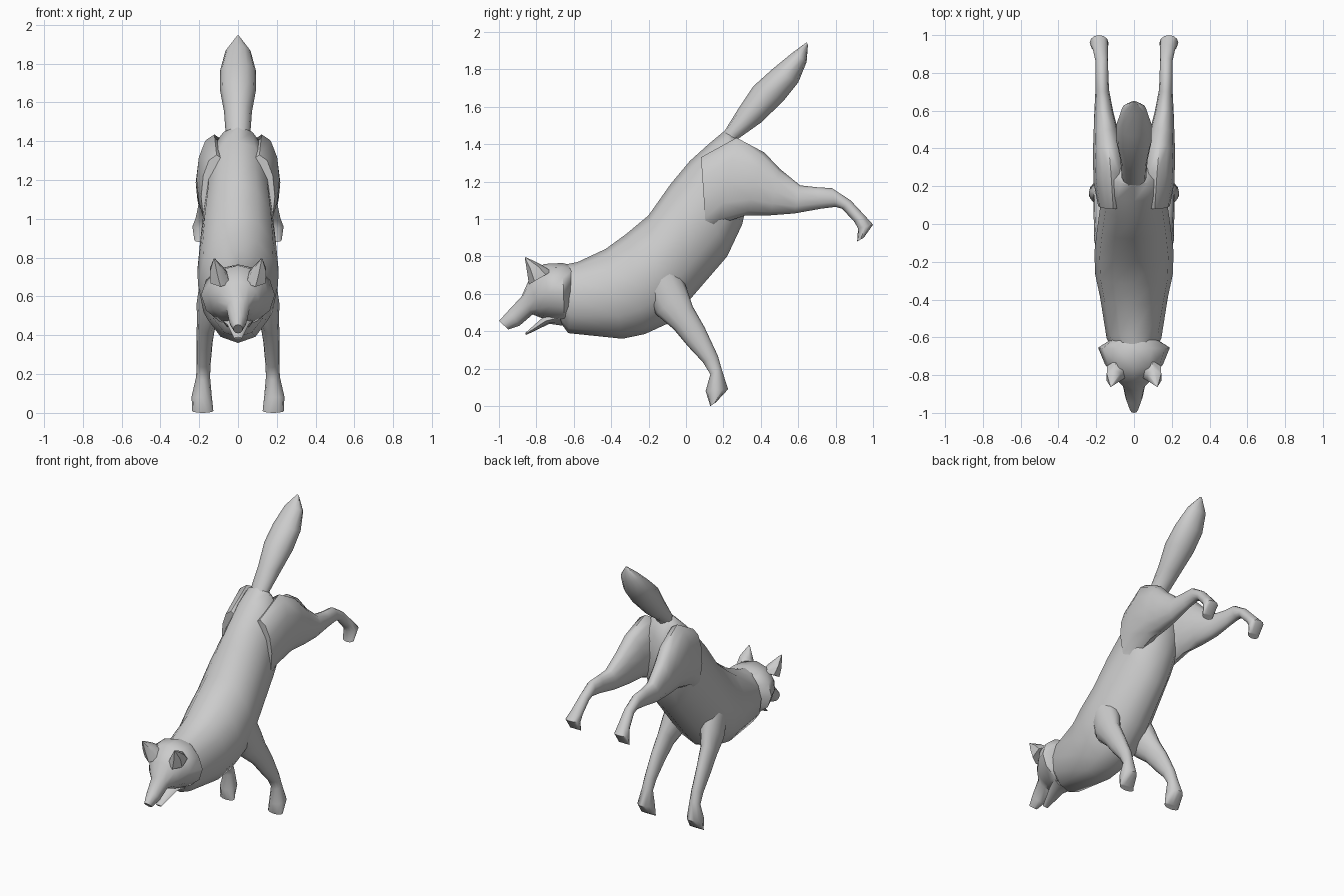
import bpy, bmesh
from math import sin, cos, pi


def loft(name, stations, sides=12, mirror=False):
    """Skin elliptical rings. Station: (upper y, z, lower y, z, centre x, half width)."""
    bm = bmesh.new()
    rings = []
    for y1, z1, y2, z2, xc, hw in stations:
        ring = []
        for i in range(sides):
            a = 2 * pi * i / sides
            t = cos(a)
            ring.append(bm.verts.new((xc + hw * sin(a),
                                      (y1 + y2) / 2 + t * (y1 - y2) / 2,
                                      (z1 + z2) / 2 + t * (z1 - z2) / 2)))
        rings.append(ring)
    for r, s in zip(rings, rings[1:]):
        for i in range(sides):
            j = (i + 1) % sides
            bm.faces.new((r[i], r[j], s[j], s[i]))
    bm.faces.new(rings[0])
    bm.faces.new(rings[-1])
    bmesh.ops.recalc_face_normals(bm, faces=bm.faces)
    return finish(name, bm, mirror)


def finish(name, bm, mirror):
    me = bpy.data.meshes.new(name)
    bm.to_mesh(me)
    bm.free()
    ob = bpy.data.objects.new(name, me)
    bpy.context.collection.objects.link(ob)
    bpy.ops.object.select_all(action='DESELECT')
    ob.select_set(True)
    bpy.context.view_layer.objects.active = ob
    bpy.ops.object.shade_smooth_by_angle(angle=0.9)
    if mirror:
        m = ob.modifiers.new("mirror", 'MIRROR')
        m.use_mirror_merge = False
    return ob


# Trunk, from neck to rump
loft("body", [
    (-0.68, 0.75, -0.68, 0.46, 0, 0.11),
    (-0.58, 0.77, -0.63, 0.39, 0, 0.145),
    (-0.43, 0.84, -0.34, 0.36, 0, 0.18),
    (-0.32, 0.92, -0.22, 0.385, 0, 0.205),
    (-0.20, 1.02, -0.10, 0.44, 0, 0.21),
    (-0.08, 1.19, 0.03, 0.58, 0, 0.195),
    (0.02, 1.31, 0.22, 0.80, 0, 0.175),
    (0.12, 1.40, 0.30, 0.97, 0, 0.175),
    (0.21, 1.475, 0.33, 1.10, 0, 0.145),
    (0.26, 1.46, 0.33, 1.27, 0, 0.07)])

# Head with muzzle
loft("head", [
    (-0.60, 0.75, -0.62, 0.46, 0, 0.12),
    (-0.66, 0.765, -0.65, 0.45, 0, 0.19),
    (-0.76, 0.76, -0.72, 0.46, 0, 0.155),
    (-0.84, 0.675, -0.77, 0.47, 0, 0.11),
    (-0.88, 0.585, -0.82, 0.49, 0, 0.06),
    (-0.95, 0.51, -0.89, 0.43, 0, 0.045),
    (-1.00, 0.455, -0.95, 0.41, 0, 0.024)])

# Open lower jaw
loft("lower_jaw", [
    (-0.69, 0.52, -0.66, 0.43, 0, 0.08),
    (-0.77, 0.47, -0.73, 0.44, 0, 0.055),
    (-0.86, 0.39, -0.855, 0.38, 0, 0.02)], sides=8)

# Pointed ears
loft("ear", [
    (-0.72, 0.72, -0.84, 0.65, 0.09, 0.06),
    (-0.77, 0.755, -0.85, 0.72, 0.108, 0.042),
    (-0.858, 0.797, -0.862, 0.793, 0.122, 0.004)], sides=6, mirror=True)

# Bushy tail
loft("tail", [
    (0.16, 1.40, 0.27, 1.36, 0, 0.05),
    (0.215, 1.485, 0.28, 1.43, 0, 0.065),
    (0.28, 1.59, 0.40, 1.515, 0, 0.072),
    (0.36, 1.71, 0.52, 1.63, 0, 0.094),
    (0.46, 1.80, 0.60, 1.73, 0, 0.092),
    (0.57, 1.89, 0.645, 1.84, 0, 0.065),
    (0.645, 1.945, 0.652, 1.93, 0, 0.008)])

# Planted front legs
loft("front_leg", [
    (-0.08, 0.82, -0.24, 0.64, 0.12, 0.07),
    (0.00, 0.64, -0.16, 0.49, 0.14, 0.073),
    (0.035, 0.535, -0.065, 0.41, 0.162, 0.05),
    (0.10, 0.42, 0.01, 0.32, 0.172, 0.042),
    (0.17, 0.27, 0.09, 0.235, 0.177, 0.036),
    (0.19, 0.20, 0.13, 0.17, 0.18, 0.036),
    (0.225, 0.09, 0.105, 0.08, 0.187, 0.052),
    (0.16, 0.02, 0.13, 0.0, 0.182, 0.055)], mirror=True)

# Kicking hind legs
loft("hind_leg", [
    (0.08, 1.33, 0.11, 0.90, 0.11, 0.08),
    (0.27, 1.435, 0.17, 0.97, 0.122, 0.092),
    (0.42, 1.355, 0.32, 1.02, 0.135, 0.083),
    (0.50, 1.27, 0.45, 1.02, 0.147, 0.067),
    (0.61, 1.18, 0.58, 1.03, 0.16, 0.05),
    (0.70, 1.17, 0.72, 1.055, 0.168, 0.036),
    (0.78, 1.165, 0.80, 1.065, 0.17, 0.034),
    (0.88, 1.10, 0.835, 1.055, 0.17, 0.033),
    (0.95, 1.025, 0.90, 0.985, 0.178, 0.04),
    (1.00, 0.97, 0.92, 0.95, 0.185, 0.05),
    (0.95, 0.90, 0.915, 0.88, 0.185, 0.04)], mirror=True)
